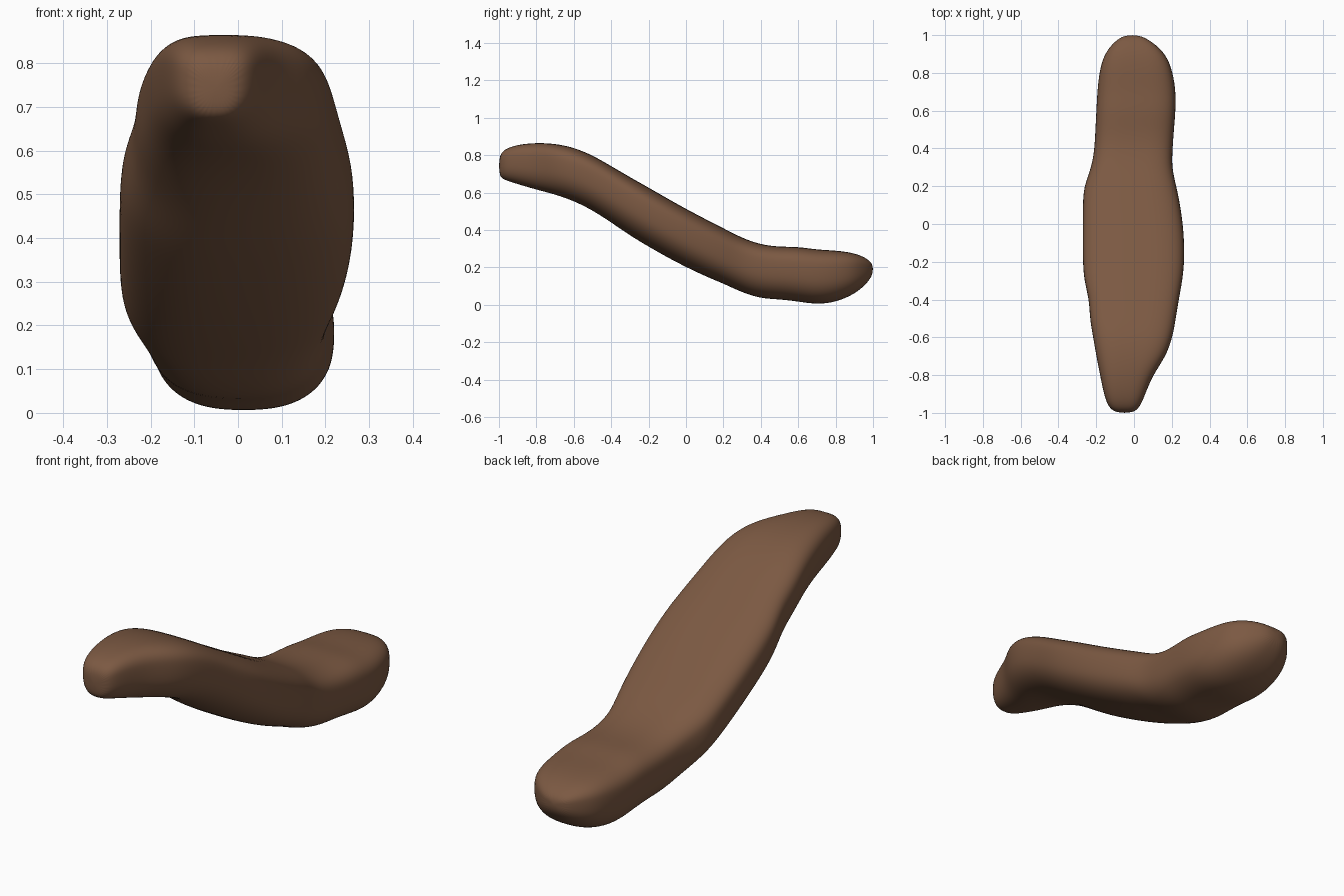
import bpy, bmesh, math

if "Cube" in bpy.data.objects:
    bpy.data.objects.remove(bpy.data.objects["Cube"])

# Stations along the slab: y, left x, right x, bottom z, top z
STATIONS = [
    (-1.00, -.09, -.01, .69, .79), (-.975, -.135, .03, .668, .832),
    (-.90, -.16, .06, .645, .857), (-.80, -.18, .10, .615, .867),
    (-.70, -.20, .17, .59, .862), (-.60, -.217, .205, .555, .842),
    (-.50, -.235, .222, .505, .80), (-.40, -.238, .238, .44, .742),
    (-.30, -.265, .257, .37, .683), (-.20, -.272, .268, .31, .627),
    (-.05, -.272, .266, .225, .54), (.10, -.272, .246, .153, .46),
    (.20, -.267, .225, .113, .41), (.30, -.225, .20, .065, .357),
    (.40, -.21, .205, .033, .322), (.50, -.205, .212, .029, .31),
    (.60, -.20, .221, .017, .311), (.70, -.195, .222, .001, .295),
    (.80, -.185, .207, .013, .291), (.90, -.16, .172, .055, .278),
    (.97, -.10, .09, .115, .248), (1.00, -.05, .03, .165, .215),
]
SIDES = 32


def power(v, n):
    return math.copysign(abs(v) ** (2 / n), v)


# Slab: flat top, rounder underside, widest above mid height
bm = bmesh.new()
rings = []
for y, x0, x1, z0, z1 in STATIONS:
    cx, rx = (x0 + x1) / 2, (x1 - x0) / 2
    cz = z0 + (z1 - z0) * 0.58
    ring = []
    for i in range(SIDES):
        a = 2 * math.pi * i / SIDES
        c, s = math.cos(a), math.sin(a)
        n = 3.2 if s > 0 else 2.5
        rz = (z1 - cz) if s > 0 else (cz - z0)
        ring.append(bm.verts.new((cx + rx * power(c, n), y, cz + rz * power(s, n))))
    rings.append(ring)
for a, b in zip(rings, rings[1:]):
    for i in range(SIDES):
        j = (i + 1) % SIDES
        bm.faces.new((a[i], a[j], b[j], b[i]))

# Rounded ends
bm.faces.new(rings[0])
bm.faces.new(rings[-1])
bmesh.ops.recalc_face_normals(bm, faces=bm.faces)
for f in bm.faces:
    f.smooth = True
mesh = bpy.data.meshes.new("curved_slab")
bm.to_mesh(mesh)
bm.free()
slab = bpy.data.objects.new("curved_slab", mesh)
bpy.context.collection.objects.link(slab)
sub = slab.modifiers.new("smooth", 'SUBSURF')
sub.levels = sub.render_levels = 2

# Colour
brown = bpy.data.materials.new("warm brown")
brown.diffuse_color = (0.2, 0.1, 0.055, 1)
brown.use_nodes = True
brown.node_tree.nodes["Principled BSDF"].inputs["Base Color"].default_value = brown.diffuse_color
mesh.materials.append(brown)
